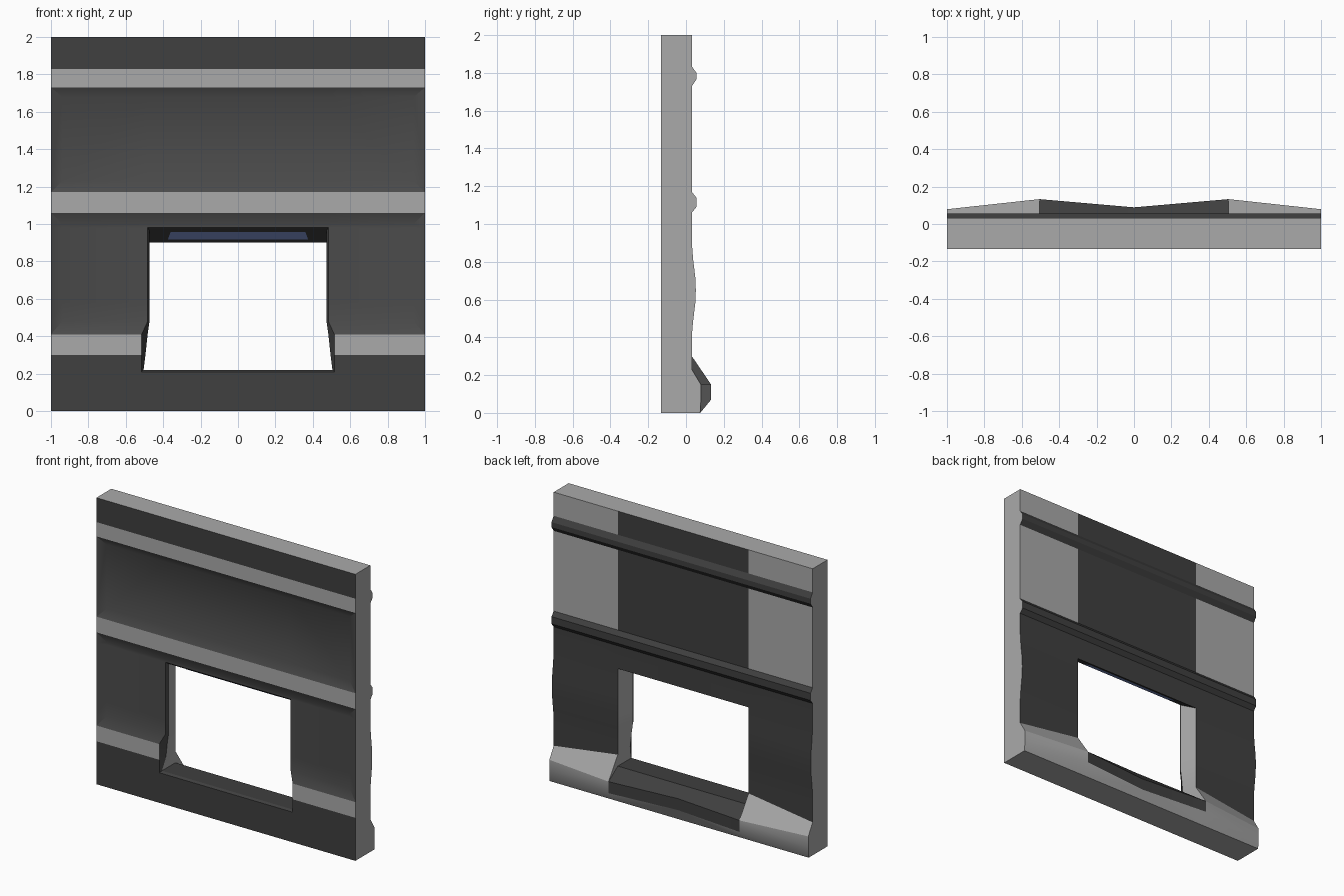
import bpy, bmesh

if "Cube" in bpy.data.objects:
    bpy.data.objects.remove(bpy.data.objects["Cube"])

FRONT, RECESS, BACK, RIB = -0.133, -0.108, 0.031, 0.055
LIGHT, DARK, PANEL = 0, 1, 2
bm = bmesh.new()


def face(points, mat):
    f = bm.faces.new([bm.verts.new(p) for p in points])
    f.material_index = mat
    f.smooth = True


def strip(a, b, mats):
    """Join two polylines of equal length with quads; mats is one index or one per quad."""
    for i in range(len(a) - 1):
        face([a[i], a[i + 1], b[i + 1], b[i]], mats if isinstance(mats, int) else mats[i])


def line(x, y, zs):
    return [(x, y, z) for z in zs]


def at_x(x, yz):
    return [(x, y, z) for y, z in yz]


# Front plinth
strip(line(1, FRONT, [0, .21]), line(.515, FRONT, [0, .21]), DARK)
strip(line(.515, FRONT, [0, .21]), line(0, FRONT, [0, .21]), DARK)

# Front pier: trim band below a shallow recessed panel
pier_z = [.21, .3, .41, .48, .58, .65, .72, .81, .98]
pier_edge = line(1, FRONT, pier_z)
pier_in = pier_edge[:3] + line(.94, RECESS, pier_z[3:])
jamb_f = line(.515, FRONT, pier_z[:3]) + line(.483, RECESS, pier_z[3:])
strip(pier_edge, pier_in, PANEL)
strip(pier_in, jamb_f, [DARK, LIGHT] + [PANEL] * 6)

# Front upper wall: trim bands and a recessed panel
top_yz = [(RECESS, .98), (RECESS, 1.0), (FRONT, 1.06), (FRONT, 1.17), (RECESS, 1.23),
          (RECESS, 1.68), (FRONT, 1.73), (FRONT, 1.83), (FRONT, 2)]
top_mats = [PANEL, PANEL, LIGHT, PANEL, PANEL, PANEL, LIGHT, DARK]
top_edge = [(1, FRONT, z) for y, z in top_yz]
top_in = [(.94 if y == RECESS else 1, y, z) for y, z in top_yz]
top_mid, top_ctr = at_x(.483, top_yz), at_x(0, top_yz)
strip(top_edge, top_in, PANEL)
strip(top_in, top_mid, top_mats)
strip(top_mid, top_ctr, top_mats)

# Back of the plinth, swelling towards the window corners
low_end = [(1, .075, 0), (1, .079, .07), (1, .079, .15), (1, BACK, .23)]
low_mid = [(.505, .075, 0), (.505, .133, .07), (.505, .133, .15), (.505, BACK, .30)]
low_sill = low_mid[:3] + [(.505, BACK, .22)]
low_ctr = [(0, .075, 0), (0, .089, .07), (0, .089, .15), (0, BACK, .22)]
strip(low_end, low_mid, LIGHT)
strip(low_sill, low_ctr, [LIGHT, DARK, DARK])
face([low_mid[2], low_mid[3], low_sill[3]], LIGHT)

# Back of the pier: gentle bulge fading out at the window
bulge = [(BACK, .41), (.037, .48), (.049, .58), (.052, .65), (.049, .72), (.038, .81), (BACK, .9)]
pier_end = [low_end[3]] + at_x(1, bulge)
jamb_b = [low_sill[3], low_mid[3]] + [(.505, BACK, z) for y, z in bulge]
strip(pier_end, jamb_b[1:], DARK)

# Back of the upper wall with two horizontal ribs
upper = [(BACK, .9), (BACK, 1.06), (RIB, 1.09), (RIB, 1.14), (BACK, 1.17),
         (BACK, 1.73), (RIB, 1.765), (RIB, 1.80), (BACK, 1.835), (BACK, 2)]
up_end, up_mid, up_ctr = at_x(1, upper), at_x(.505, upper), at_x(0, upper)
strip(up_end, up_mid, [DARK] * 4 + [LIGHT] + [DARK] * 3 + [LIGHT])
strip(up_mid, up_ctr, DARK)

# Window reveal: jamb with a narrow waist, sill with a lip, sloped lintel
waist_x = [.505, .495, .483] + [.473] * 6
waist_z = [.22] + pier_z[1:-1] + [.965]
jamb_m = [(x, -.118 if z == .22 else -.09, z) for x, z in zip(waist_x, waist_z)]
strip(jamb_f, jamb_m, DARK)
strip(jamb_m, jamb_b, LIGHT)
for i in (0, -1):
    rail = [jamb_f[i], jamb_m[i], jamb_b[i]]
    strip(rail, [(0, y, z) for x, y, z in rail], DARK)

# Bottom, top and end caps
strip([(x, FRONT, 0) for x in (1, .515, 0)], [low_end[0], low_mid[0], low_ctr[0]], LIGHT)
strip([(x, FRONT, 2) for x in (1, .483, 0)], [up_end[-1], up_mid[-1], up_ctr[-1]], LIGHT)
end_front = [(1, FRONT, 0)] + pier_edge + top_edge[1:]
face(end_front + (low_end + pier_end[1:] + up_end[1:])[::-1], LIGHT)

# Weld, orient outward, keep hard and colour edges sharp
bmesh.ops.remove_doubles(bm, verts=bm.verts, dist=1e-4)
bmesh.ops.recalc_face_normals(bm, faces=bm.faces)
bm.normal_update()
if max(bm.faces, key=lambda f: f.calc_center_median().x).normal.x < 0:
    bmesh.ops.reverse_faces(bm, faces=bm.faces)
for e in bm.edges:
    mats = {f.material_index for f in e.link_faces}
    e.smooth = len(mats) == 1 and e.calc_face_angle(0) < .5

mesh = bpy.data.meshes.new("wall_panel")
bm.to_mesh(mesh)
bm.free()
wall = bpy.data.objects.new("wall_panel", mesh)
bpy.context.collection.objects.link(wall)
wall.modifiers.new("mirror", 'MIRROR').use_clip = True


def material(name, color):
    m = bpy.data.materials.new(name)
    m.diffuse_color = (*color, 1)
    m.use_nodes = True
    m.node_tree.nodes["Principled BSDF"].inputs["Base Color"].default_value = m.diffuse_color
    return m


for name, v in (("light_grey", .4), ("dark_grey", .05), ("panel_grey", .07)):
    mesh.materials.append(material(name, (v, v, v)))

# Blue strip set just under the lintel
(_, y0, z0), (_, y1, z1) = jamb_m[-1], jamb_b[-1]
pts = [(x, y0 + (z0 - z) * (y1 - y0) / (z0 - z1), z - .002)
       for x, z in ((-.36, .96), (.36, .96), (.375, .92), (-.375, .92))]
strip_mesh = bpy.data.meshes.new("lintel_strip")
strip_mesh.from_pydata(pts, [], [(3, 2, 1, 0)])
strip_mesh.materials.append(material("blue_strip", (.25, .35, .75)))
lintel_strip = bpy.data.objects.new("lintel_strip", strip_mesh)
bpy.context.collection.objects.link(lintel_strip)
